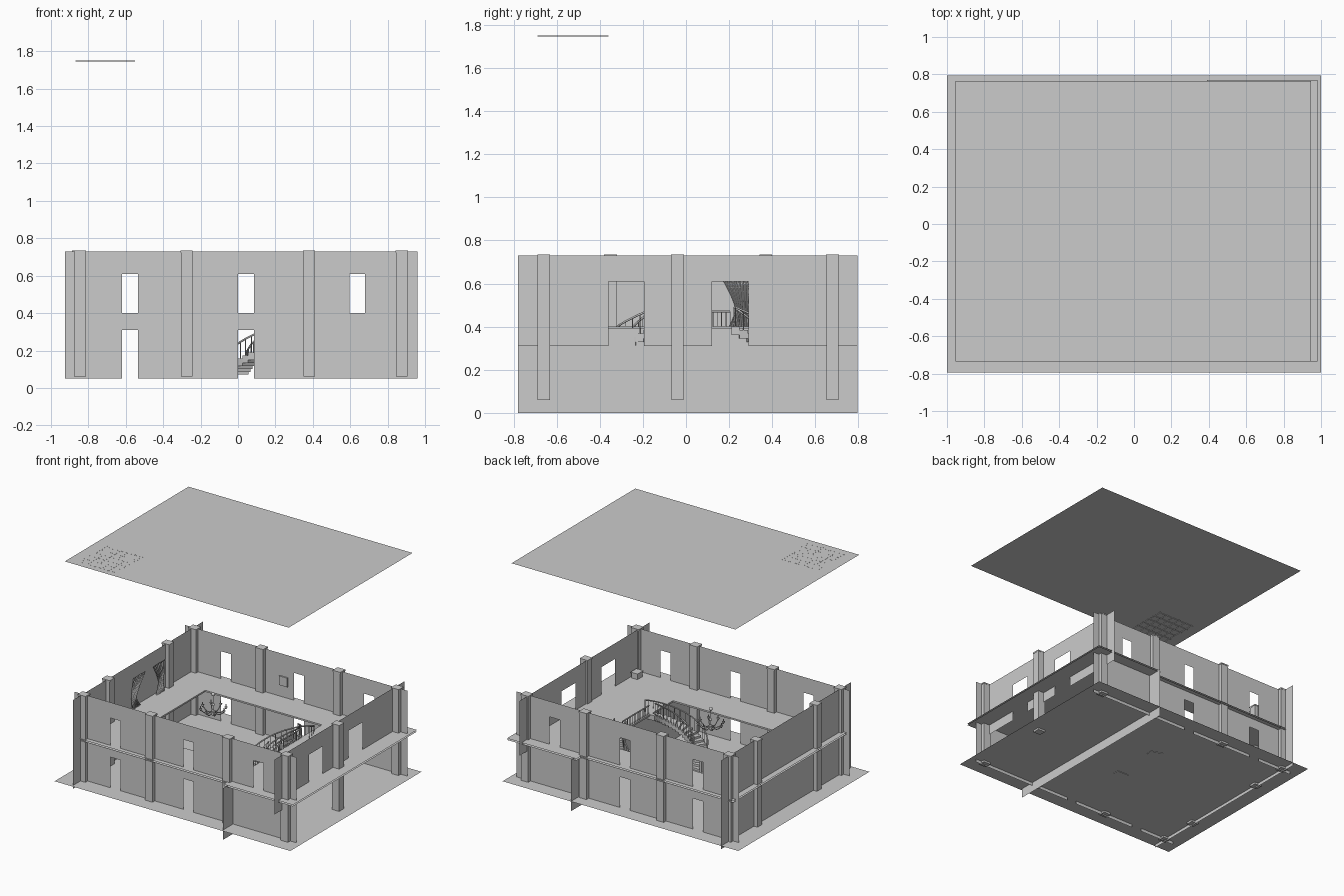
import bpy, bmesh, math
from mathutils import Vector, Matrix

if "Cube" in bpy.data.objects:
    bpy.data.objects.remove(bpy.data.objects["Cube"])


def finish(name, bm, smooth=False):
    me = bpy.data.meshes.new(name)
    bm.to_mesh(me)
    bm.free()
    ob = bpy.data.objects.new(name, me)
    bpy.context.collection.objects.link(ob)
    if smooth:
        for p in me.polygons:
            p.use_smooth = True
    return ob


def add_box(bm, x0, x1, y0, y1, z0, z1):
    m = Matrix.Translation(((x0 + x1) / 2, (y0 + y1) / 2, (z0 + z1) / 2))
    m = m @ Matrix.Diagonal((x1 - x0, y1 - y0, z1 - z0, 1))
    bmesh.ops.create_cube(bm, size=1, matrix=m)


def sheet(name, u, v, holes, place):
    """Flat sheet over ranges u, v with rectangular openings (u0, u1, v0, v1)."""
    bm = bmesh.new()
    us = sorted(set(list(u) + [h[i] for h in holes for i in (0, 1)]))
    vs = sorted(set(list(v) + [h[i] for h in holes for i in (2, 3)]))
    for a, b in zip(us, us[1:]):
        for c, d in zip(vs, vs[1:]):
            p, q = (a + b) / 2, (c + d) / 2
            if any(h[0] < p < h[1] and h[2] < q < h[3] for h in holes):
                continue
            bm.faces.new([bm.verts.new(place(*k)) for k in ((a, c), (b, c), (b, d), (a, d))])
    bmesh.ops.remove_doubles(bm, verts=bm.verts, dist=1e-5)
    return finish(name, bm)


def tube(name, paths, r, sides=2):
    """Round bars along point lists."""
    cu = bpy.data.curves.new(name, 'CURVE')
    cu.dimensions = '3D'
    cu.bevel_depth = r
    cu.bevel_resolution = sides
    cu.use_fill_caps = True
    for pts in paths:
        s = cu.splines.new('POLY')
        s.points.add(len(pts) - 1)
        for k, p in zip(s.points, pts):
            k.co = (*p, 1)
    ob = bpy.data.objects.new(name, cu)
    bpy.context.collection.objects.link(ob)
    return ob


FLOOR, SLAB, TOP = 0.075, 0.40, 0.73
FRONT, BACK, LEFT, RIGHT = -0.66, 0.68, -0.855, 0.855

# ground floor and the high ceiling sheet
sheet("floor", (-1, 1), (-0.795, 0.795), [], lambda a, b: (a, b, FLOOR))
sheet("ceiling", (-0.955, 0.945), (-0.735, 0.765), [], lambda a, b: (a, b, 1.75))

# walls with window and door openings
doors = [(-0.62, -0.535, 0.05, 0.31), (0.0, 0.085, 0.05, 0.31)]
windows = [(x, x + 0.085, SLAB, 0.61) for x in (-0.62, 0.0, 0.595)]
for name, y in (("front_wall", FRONT), ("back_wall", BACK)):
    sheet(name, (-0.925, 0.96), (0.05, TOP), doors + windows, lambda a, b: (a, y, b))
sheet("left_wall", (-0.78, 0.795), (0.05, TOP), [], lambda a, b: (LEFT, a, b))
sheet("right_upper_wall", (-0.78, 0.795), (0.31, TOP),
      [(-0.36, -0.195, 0.31, 0.61), (0.12, 0.29, 0.31, 0.61)], lambda a, b: (RIGHT, a, b))
sheet("lower_partition", (-0.78, 0.795), (0.0, SLAB - 0.005), [], lambda a, b: (0.42, a, b))

# gallery slab: top and underside sheets around the atrium, wider on the right
X0, X1, Y0, Y1 = -0.6, 0.39, -0.40, 0.46
skip = [(X0, X1, Y0, Y1), (-0.9, X1, -0.735, -0.695), (-0.9, X1, 0.715, 0.77)]
for name, z in (("gallery_floor", SLAB), ("gallery_underside", 0.388)):
    sheet(name, (-0.9, 0.98), (-0.735, 0.77), skip, lambda a, b: (a, b, z))
for name, x in (("atrium_edge_left", X0), ("atrium_edge_right", X1)):
    sheet(name, (Y0, Y1), (0.388, SLAB), [], lambda a, b: (x, a, b))
for name, y in (("atrium_edge_front", Y0), ("atrium_edge_back", Y1)):
    sheet(name, (X0, X1), (0.388, SLAB), [], lambda a, b: (a, y, b))

# square columns with caps along all four walls
bm = bmesh.new()
spots = [(x, y) for x in (-0.845, -0.275, 0.38) for y in (FRONT, BACK)]
spots += [(RIGHT + 0.02, y) for y in (FRONT, -0.04, BACK)]
spots += [(LEFT, y) for y in (-0.35, 0.37)]
for x, y in spots:
    add_box(bm, x - 0.031, x + 0.031, y - 0.028, y + 0.028, 0.06, 0.725)
    add_box(bm, x - 0.033, x + 0.033, y - 0.03, y + 0.03, 0.725, 0.735)
finish("columns", bm)

# pair of half-turn staircases curling up to the gallery edge
CX, R, STEPS, MID, YC, RAIL = 0.20, 0.20, 20, 0.045, 0.165, 0.09
for side, label in ((-1, "front"), (1, "back")):
    def pt(t, r, z):
        a = t * math.pi
        return Vector((CX - r * math.cos(a), MID + side * (YC + r * math.sin(a)), z))

    bm = bmesh.new()
    rise = (SLAB - FLOOR) / STEPS
    for i in range(STEPS):
        z1 = FLOOR + rise * (i + 1)
        z0 = max(FLOOR - 0.004, z1 - rise * 2.4)
        t0, t1 = i / STEPS, (i + 1) / STEPS
        low = [bm.verts.new(pt(t, r, z0)) for t, r in ((t0, R - .05), (t0, R + .05), (t1, R + .05), (t1, R - .05))]
        up = [bm.verts.new(v.co + Vector((0, 0, z1 - z0))) for v in low]
        bm.faces.new(low[::-1])
        bm.faces.new(up)
        for k in range(4):
            bm.faces.new((low[k], low[(k + 1) % 4], up[(k + 1) % 4], up[k]))
    bmesh.ops.recalc_face_normals(bm, faces=bm.faces)
    finish(label + "_stairs", bm)
    rails, posts = [], []
    for r in (R - 0.046, R + 0.046):
        line = []
        for i in range(STEPS):
            t, z = (i + 0.5) / STEPS, FLOOR + rise * (i + 1)
            line.append(pt(t, r, z + RAIL))
            posts.append([pt(t, r, z), pt(t, r, z + RAIL)])
        rails.append(line)
    tube(label + "_stair_handrails", rails, 0.005)
    tube(label + "_stair_balusters", posts, 0.0022, 1)
    # newel posts at the foot
    bm = bmesh.new()
    for r in (R - 0.046, R + 0.046):
        p = pt(0, r, 0)
        add_box(bm, p.x - .008, p.x + .008, p.y - .008, p.y + .008, FLOOR, FLOOR + 0.11)
        bmesh.ops.create_uvsphere(bm, u_segments=10, v_segments=6, radius=0.01,
                                  matrix=Matrix.Translation((p.x, p.y, FLOOR + 0.118)))
    finish(label + "_newel_posts", bm)

# balustrade between the two stair heads
ys = [MID - 0.16 + 0.02 * i for i in range(17)]
tube("landing_rail", [[(0.395, ys[0], 0.47), (0.395, ys[-1], 0.47)]], 0.005)
tube("landing_balusters", [[(0.395, y, SLAB), (0.395, y, 0.47)] for y in ys], 0.0022, 1)

# chandelier: stem, curved arms and candles
c = Vector((-0.21, 0.0, 0.53))
arms, candles = [[c + Vector((0, 0, -0.03)), c + Vector((0, 0, 0.12))]], []
bm = bmesh.new()
for i in range(8):
    d = Vector((math.cos(i * math.pi / 4), math.sin(i * math.pi / 4), 0))
    arms.append([c + d * (0.09 * s) + Vector((0, 0, -0.03 * math.sin(s * math.pi) + 0.01 * s))
                 for s in [k / 8 for k in range(9)]])
    tip = c + d * 0.09
    candles.append([tip, tip + Vector((0, 0, 0.035))])
    bmesh.ops.create_cone(bm, cap_ends=True, segments=10, radius1=0.005, radius2=0.012, depth=0.01,
                          matrix=Matrix.Translation(tip + Vector((0, 0, 0.01))))
for dz, r in ((-0.03, 0.014), (0.04, 0.01), (0.12, 0.014)):
    bmesh.ops.create_uvsphere(bm, u_segments=12, v_segments=8, radius=r,
                              matrix=Matrix.Translation(c + Vector((0, 0, dz))))
tube("chandelier_arms", arms, 0.0035)
tube("chandelier_candles", candles, 0.004)
finish("chandelier_cups", bm, True)

# gathered curtains on the left wall
for n, (yc, out) in enumerate(((-0.04, -1), (0.2, 1))):
    bm = bmesh.new()
    rows = []
    for j in range(15):
        f = j / 14
        half = 0.03 + 0.045 * (abs(f - 0.35) / 0.65) ** 1.3
        rows.append([bm.verts.new((LEFT + 0.02 + 0.008 * math.sin(i * math.pi / 2),
                                   yc + out * (0.075 - half) + half * (i / 16 - 1) + half / 2,
                                   SLAB + 0.23 * f)) for i in range(33)])
    for a, b in zip(rows, rows[1:]):
        for i in range(32):
            bm.faces.new((a[i], a[i + 1], b[i + 1], b[i]))
    finish("curtain_%d" % (n + 1), bm, True)

# picture on the back wall and a small cabinet upstairs
bm = bmesh.new()
add_box(bm, -0.12, -0.05, BACK - 0.012, BACK - 0.002, 0.49, 0.56)
finish("picture_frame", bm)
bm = bmesh.new()
add_box(bm, 0.79, 0.84, -0.60, -0.54, SLAB, 0.44)
add_box(bm, 0.785, 0.845, -0.605, -0.535, 0.44, 0.446)
finish("cabinet", bm)

# lattice panel in the ceiling corner
bm = bmesh.new()
for i in range(6):
    x, y = -0.86 + 0.06 * i, -0.68 + 0.062 * i
    add_box(bm, x - .004, x + .004, -0.69, -0.36, 1.746, 1.7505)
    add_box(bm, -0.87, -0.55, y - .004, y + .004, 1.746, 1.7505)
finish("ceiling_lattice", bm)
